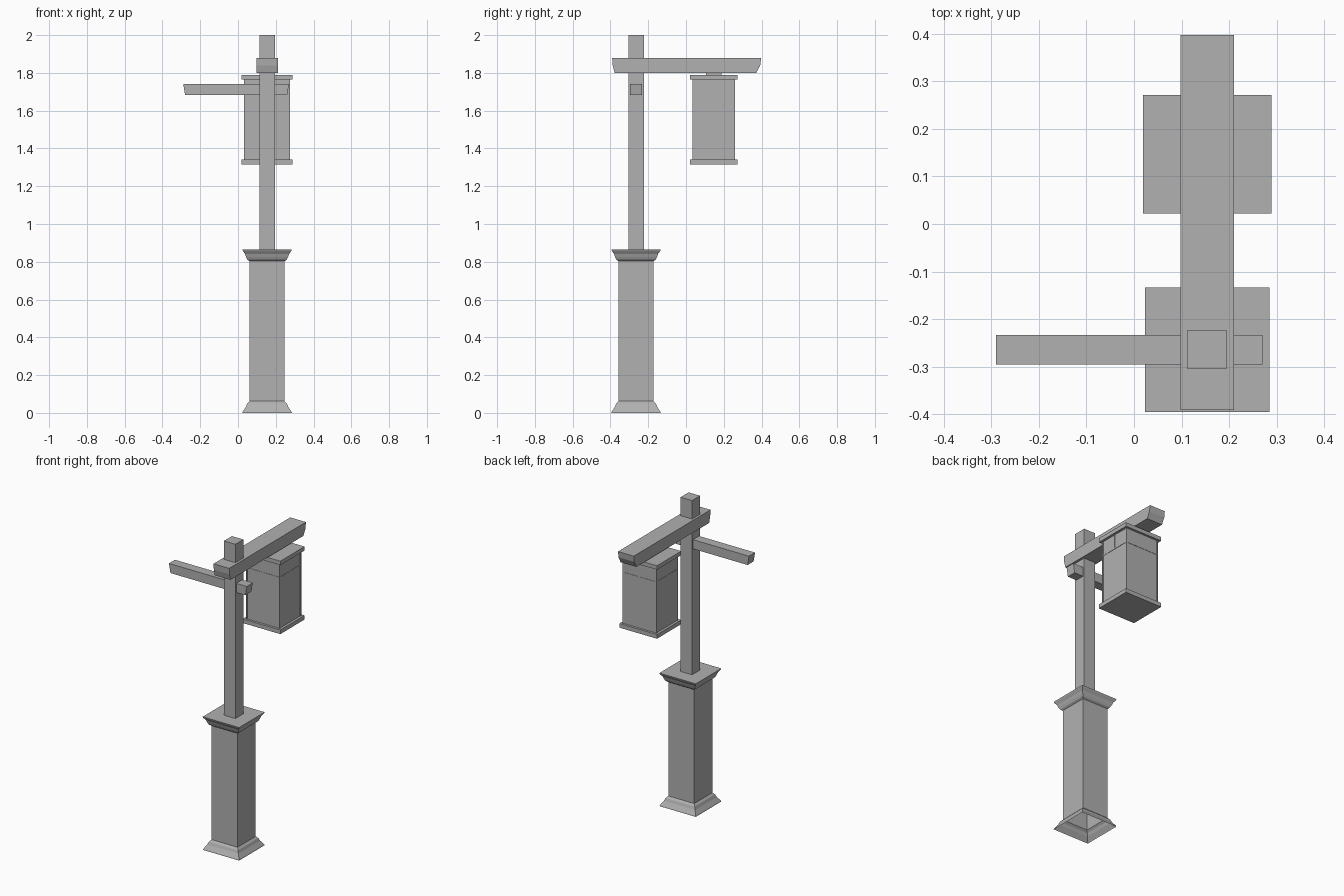
import bpy, bmesh

if "Cube" in bpy.data.objects:
    bpy.data.objects.remove(bpy.data.objects["Cube"])

PX, PY = 0.154, -0.2645     # post axis
LX, LY = 0.154, 0.147       # lantern axis

# Dark grey finish shared by all parts
grey = bpy.data.materials.new("dark_grey")
grey.diffuse_color = (0.44, 0.44, 0.44, 1)
grey.use_nodes = True
grey.node_tree.nodes["Principled BSDF"].inputs["Base Color"].default_value = grey.diffuse_color


def finish(bm, name):
    bmesh.ops.recalc_face_normals(bm, faces=bm.faces)
    me = bpy.data.meshes.new(name)
    bm.to_mesh(me)
    bm.free()
    me.materials.append(grey)
    ob = bpy.data.objects.new(name, me)
    bpy.context.collection.objects.link(ob)
    return ob


def loft(name, cx, cy, rings, bottom=True, top=True):
    """Stack rectangular rings (half x, half y, z) into one skin."""
    bm = bmesh.new()
    loops = [[bm.verts.new((cx + sx * hx, cy + sy * hy, z))
              for sx, sy in ((-1, -1), (1, -1), (1, 1), (-1, 1))]
             for hx, hy, z in rings]
    for a, b in zip(loops, loops[1:]):
        for i in range(4):
            j = (i + 1) % 4
            bm.faces.new((a[i], a[j], b[j], b[i]))
    if bottom:
        bm.faces.new(loops[0][::-1])
    if top:
        bm.faces.new(loops[-1])
    return finish(bm, name)


def box(name, cx, cy, hx, hy, z0, z1):
    return loft(name, cx, cy, [(hx, hy, z0), (hx, hy, z1)])


def beam(name, axis, outline, centre, half):
    """Extrude a side outline (along, z) across the beam's width."""
    bm = bmesh.new()
    sides = []
    for c in (centre - half, centre + half):
        sides.append([bm.verts.new((a, c, z) if axis == 'x' else (c, a, z))
                      for a, z in outline])
    n = len(outline)
    for i in range(n):
        j = (i + 1) % n
        bm.faces.new((sides[0][i], sides[0][j], sides[1][j], sides[1][i]))
    bm.faces.new(sides[0])
    bm.faces.new(sides[1])
    return finish(bm, name)


# Pedestal: hollow shell open at the ground, with flared skirt and moulded cap
skirt = [(0.131, 0), (0.129, 0.006), (0.112, 0.032), (0.105, 0.050), (0.093, 0.062)]
cap = [(0.093, 0.803), (0.104, 0.811), (0.111, 0.825), (0.117, 0.842),
       (0.129, 0.859), (0.131, 0.866)]
loft("pedestal_skirt", PX, PY, [(h, h, z) for h, z in skirt], False, False)
loft("pedestal_body", PX, PY, [(0.093, 0.093, 0.062), (0.093, 0.093, 0.803)],
     False, False)
loft("pedestal_cap", PX, PY, [(h, h, z) for h, z in cap], False, True)

# Post
box("post", PX, PY, 0.041, 0.041, 0.866, 2.0)

# Main arm and cross bar with undercut ends
beam("main_arm", 'y', [(-0.378, 1.80), (0.372, 1.80), (0.393, 1.84),
                       (0.398, 1.88), (-0.391, 1.88), (-0.388, 1.84)],
     PX, 0.0565)
beam("cross_bar", 'x', [(-0.280, 1.682), (0.260, 1.682),
                        (0.270, 1.742), (-0.290, 1.742)], PY, 0.031)

# Lantern: hanger, plates and glass
HX, HY, Z0, Z1 = 0.122, 0.1125, 1.342, 1.764
box("lantern_hanger", LX, LY, 0.04, 0.04, 1.79, 1.80)
box("lantern_top_plate", LX, LY, 0.135, 0.1245, Z1, 1.79)
box("lantern_bottom_plate", LX, LY, 0.135, 0.1245, 1.315, Z0)
box("lantern_glass", LX, LY, HX - 0.003, HY - 0.003, Z0, Z1)

# Lantern frame: corner posts, rails and upper mullions
B = 0.005
for sx in (-1, 1):
    for sy in (-1, 1):
        box("lantern_corner_post", LX + sx * (HX - B), LY + sy * (HY - B),
            B, B, Z0, Z1)
for s in (-1, 1):
    fy, fx = LY + s * (HY - B), LX + s * (HX - B)
    box("lantern_rail", LX, fy, HX - 2 * B, 0.004, 1.668, 1.676)
    box("lantern_rail", fx, LY, 0.004, HY - 2 * B, 1.668, 1.676)
    box("lantern_mullion", LX, fy, 0.004, 0.004, 1.676, Z1)
    box("lantern_mullion", fx, LY, 0.004, 0.004, 1.676, Z1)
